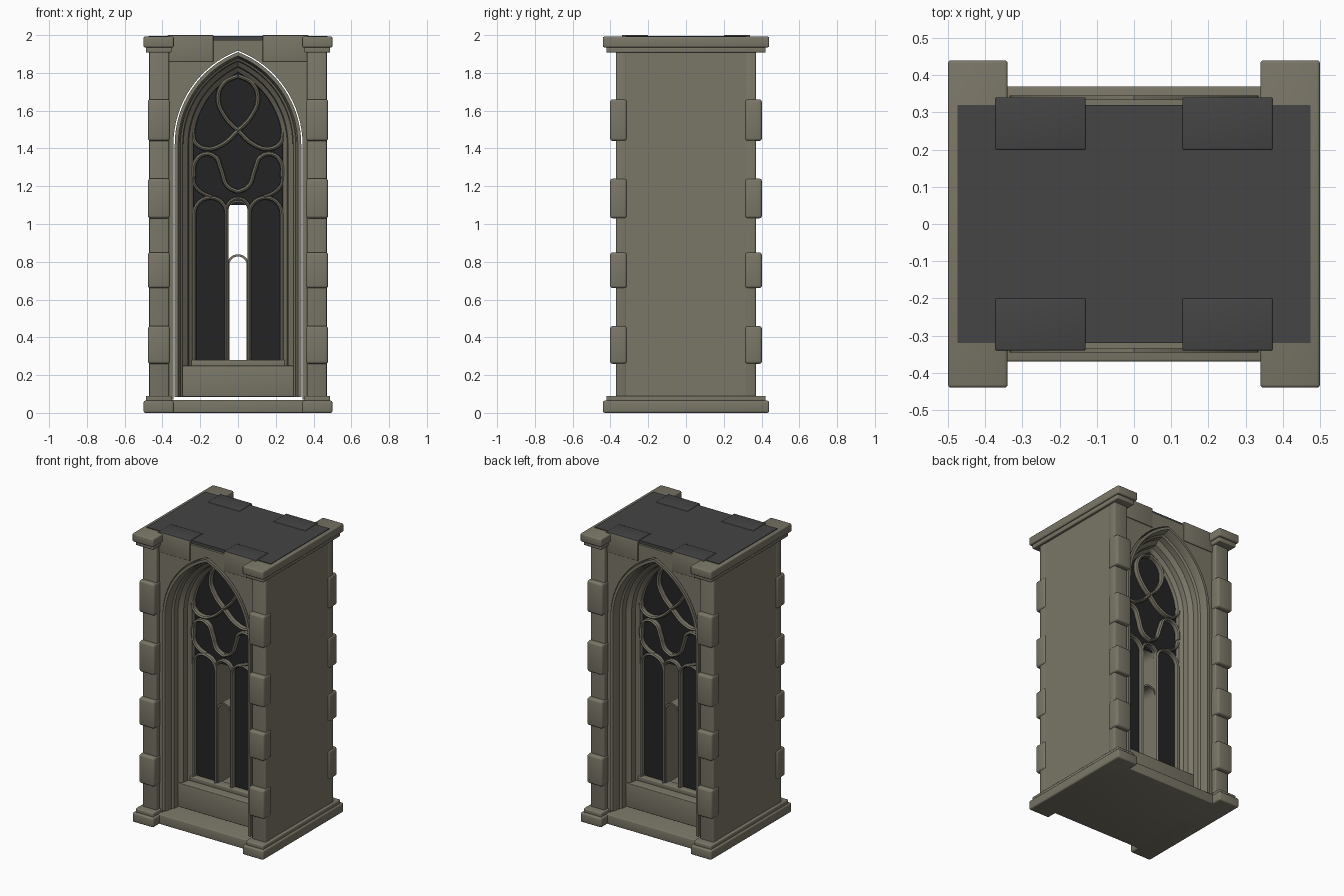
import bpy, bmesh, math

if "Cube" in bpy.data.objects:
    bpy.data.objects.remove(bpy.data.objects["Cube"])


def material(name, rgb):
    m = bpy.data.materials.new(name)
    m.diffuse_color = (*rgb, 1)
    m.use_nodes = True
    m.node_tree.nodes["Principled BSDF"].inputs["Base Color"].default_value = m.diffuse_color
    return m


STONE = material("stone", (0.195, 0.182, 0.137))
ROOF = material("dark_roof", (0.058, 0.058, 0.058))
GLASS = material("black_glass", (0.017, 0.017, 0.018))


def finish(name, bm, mat, mirror=""):
    """Turn a bmesh into an object, mirrored over the named axes."""
    bmesh.ops.recalc_face_normals(bm, faces=bm.faces)
    me = bpy.data.meshes.new(name)
    bm.to_mesh(me)
    bm.free()
    me.shade_smooth()
    me.set_sharp_from_angle(angle=math.radians(35))
    me.materials.append(mat)
    ob = bpy.data.objects.new(name, me)
    bpy.context.collection.objects.link(ob)
    if mirror:
        mod = ob.modifiers.new("mirror", "MIRROR")
        mod.use_axis = ("x" in mirror, "y" in mirror, False)
        mod.use_mirror_merge = False
    return ob


def box(name, x, y, z, mat=STONE, mirror="", bevel=0.0):
    bm = bmesh.new()
    bmesh.ops.create_cube(bm, size=1)
    for v in bm.verts:
        v.co = [r[0] if c < 0 else r[1] for c, r in zip(v.co, (x, y, z))]
    if bevel:
        bmesh.ops.bevel(bm, geom=bm.edges[:], offset=bevel, segments=3,
                        profile=0.5, affect='EDGES')
    return finish(name, bm, mat, mirror)


def plate(name, outline, y0, y1, mat, mirror=""):
    """Extrude an (x, z) outline from y0 to y1."""
    bm = bmesh.new()
    face = bm.faces.new([bm.verts.new((x, y0, z)) for x, z in outline])
    ext = bmesh.ops.extrude_face_region(bm, geom=[face])
    for v in ext["geom"]:
        if isinstance(v, bmesh.types.BMVert):
            v.co.y = y1
    return finish(name, bm, mat, mirror)


SPRING, HALF, C = 1.42, 0.335, 0.191


def arch(off, bottom, n=16):
    """Pointed arch outline, inset by off, from right foot to left foot."""
    r = HALF + C - off
    top = math.acos(C / r)
    right = [(HALF - off, bottom)]
    right += [(r * math.cos(top * i / n) - C, SPRING + r * math.sin(top * i / n))
              for i in range(n + 1)]
    return right + [(-x, z) for x, z in right[-2::-1]]


def round_arch(w, bottom, top, n=12):
    """Round-headed opening outline, from right foot to left foot."""
    arc = [(w * math.cos(math.pi * i / n), top - w + w * math.sin(math.pi * i / n))
           for i in range(n + 1)]
    return [(w, bottom)] + arc + [(-w, bottom)]


# base, roof and the trims along both sides
box("base_slab", (-0.47, 0.47), (-0.37, 0.37), (0, 0.068), bevel=0.006)
box("base_trim", (0.34, 0.5), (-0.44, 0.44), (0, 0.065), mirror="x", bevel=0.01)
box("base_trim_step", (0.352, 0.488), (-0.422, 0.422), (0.06, 0.09), mirror="x", bevel=0.006)
box("top_trim", (0.34, 0.5), (-0.44, 0.44), (1.935, 1.992), mirror="x", bevel=0.008)
box("top_trim_step", (0.352, 0.488), (-0.422, 0.422), (1.907, 1.94), mirror="x", bevel=0.006)
box("roof", (-0.475, 0.475), (-0.32, 0.32), (1.96, 1.996), ROOF)

# side walls, corner posts and corner stones
box("side_wall", (0.44, 0.468), (-0.33, 0.33), (0.03, 1.96), mirror="x")
box("corner_post", (0.365, 0.47), (-0.37, -0.315), (0.05, 1.95), mirror="xy", bevel=0.008)
for i, (lo, hi) in enumerate([(0.26, 0.46), (0.66, 0.85), (1.03, 1.24), (1.44, 1.66)]):
    box(f"corner_stone_{i + 1}", (0.36, 0.477), (-0.402, -0.313), (lo, hi),
        mirror="xy", bevel=0.014)

# battlement blocks with dark tops
block = box("top_block", (0.13, 0.373), (-0.34, -0.2), (1.86, 2.0), mirror="xy", bevel=0.004)
block.data.materials.append(ROOF)
for p in block.data.polygons:
    if p.normal.z > 0.6:
        p.material_index = 1

# wall around the arch, slightly larger than the frame
wall = [(0.37, 0.07), (0.37, 1.975), (-0.37, 1.975), (-0.37, 0.07)]
plate("arch_wall", wall + arch(-0.007, 0.07)[::-1], -0.335, -0.31, STONE, "y")

# stepped arch frame: closed profile of (inset, y) swept round the arch
PROFILE = [(0, -0.345), (0.018, -0.345), (0.026, -0.325), (0.03, -0.29), (0.042, -0.28),
           (0.045, -0.24), (0.07, -0.215), (0.075, -0.18), (0.088, -0.17),
           (0.1, -0.15), (0.1, -0.11), (0.08, -0.11), (0, -0.29)]
bm = bmesh.new()
rows = [[bm.verts.new((x, y, z)) for x, z in arch(off, 0.085)] for off, y in PROFILE]
for a, b in zip(rows, rows[1:] + rows[:1]):
    for i in range(len(a) - 1):
        bm.faces.new((a[i], a[i + 1], b[i + 1], b[i]))
bm.faces.new([r[0] for r in rows])
bm.faces.new([r[-1] for r in rows])
finish("arch_frame", bm, STONE, "y")

# window sill with ledge and bottom rail
box("window_sill", (-0.297, 0.297), (-0.24, -0.11), (0.085, 0.25), mirror="y", bevel=0.004)
box("sill_rail", (-0.25, 0.25), (-0.17, -0.11), (0.245, 0.28), mirror="y", bevel=0.006)

# glass: upper light and the two side lancets, the middle stays open
upper = arch(0.095, 1.1)
plate("upper_glass", upper, -0.135, -0.128, GLASS, "y")
box("side_glass", (0.055, 0.245), (-0.135, -0.128), (0.26, 1.1), GLASS, "xy")


# passage through the middle, an outer tunnel and a lower one inside it
def tunnel(name, w, top, t):
    outline = round_arch(w, 0.26, top) + round_arch(w - t, 0.26, top - t)[::-1]
    plate(name, outline, -0.15, 0.15, STONE)


tunnel("upper_passage", 0.07, 1.13, 0.013)
tunnel("lower_passage", 0.058, 0.84, 0.012)
box("passage_floor", (-0.065, 0.065), (-0.15, 0.15), (0.25, 0.275))


# tracery bars: smooth tubes, deeper than wide
def bar(name, points, radius=0.012, mirror="xy", kind='BEZIER'):
    cu = bpy.data.curves.new(name, 'CURVE')
    cu.dimensions = '3D'
    cu.bevel_depth, cu.bevel_resolution, cu.resolution_u = radius, 2, 8
    cu.use_fill_caps = True
    sp = cu.splines.new(kind)
    pts = sp.bezier_points if kind == 'BEZIER' else sp.points
    pts.add(len(points) - 1)
    for p, (x, z) in zip(pts, points):
        if kind == 'BEZIER':
            p.co = (x, 0, z)
            p.handle_left_type = p.handle_right_type = 'AUTO'
        else:
            p.co = (x, 0, z, 1)
    tmp = bpy.data.objects.new(name + "_path", cu)
    bpy.context.collection.objects.link(tmp)
    me = bpy.data.meshes.new_from_object(tmp.evaluated_get(bpy.context.evaluated_depsgraph_get()))
    bpy.data.objects.remove(tmp)
    bm = bmesh.new()
    bm.from_mesh(me)
    bpy.data.meshes.remove(me)
    for v in bm.verts:
        v.co.y = v.co.y * 1.9 - 0.147
    finish(name, bm, STONE, mirror)


bar("loop_tracery", [(0, 1.785), (-0.075, 1.745), (-0.105, 1.665), (-0.07, 1.57), (0, 1.495),
                     (0.085, 1.42), (0.165, 1.398), (0.225, 1.43), (0.24, 1.49)])
bar("wave_tracery", [(0.235, 1.25), (0.23, 1.32), (0.185, 1.368), (0.12, 1.355), (0.09, 1.29),
                     (0.055, 1.2), (0, 1.17)])
bar("lower_wave_tracery", [(0.24, 1.27), (0.225, 1.2), (0.18, 1.16), (0.14, 1.145)], 0.01)
side = [(x + 0.146, z) for x, z in round_arch(0.086, 0.27, 1.14)]
bar("side_lancet_bar", side, 0.011, "xy", 'POLY')
bar("middle_lancet_bar", round_arch(0.06, 0.27, 1.135), 0.01, "y", 'POLY')
bar("arch_edge_bar", arch(0.09, 0.27), 0.01, "y", 'POLY')
